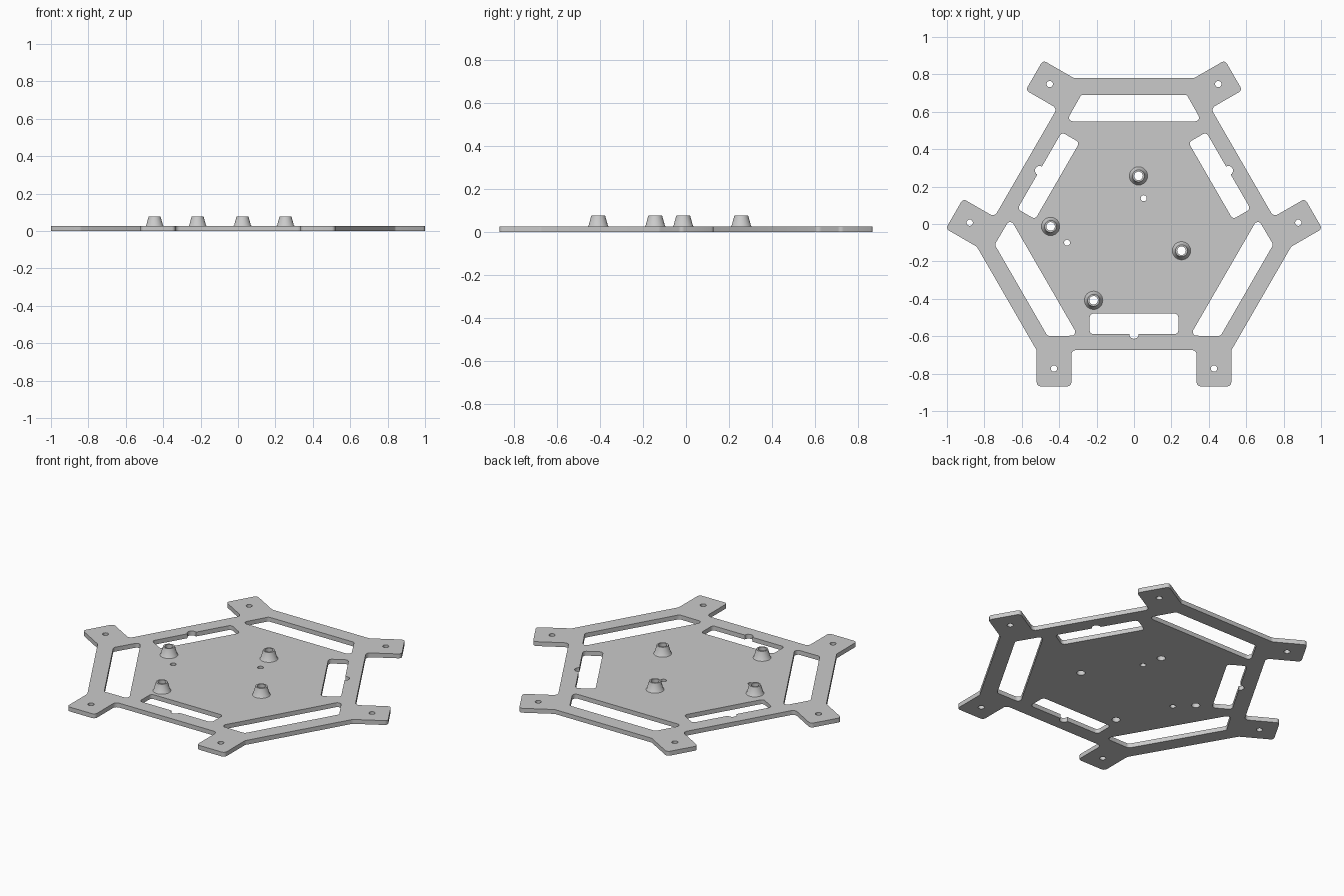
import bpy, bmesh
from math import cos, sin, pi, radians
from mathutils import Vector, Matrix

if "Cube" in bpy.data.objects:
    bpy.data.objects.remove(bpy.data.objects["Cube"])

THICK = 0.026
BOSS_TOP = 0.077
BORE = 0.023
CENTRE = Vector((0, -0.006))
BOSSES = [(0.024, 0.257), (-0.446, -0.013), (0.254, -0.143), (-0.216, -0.408)]
GREY = (0.59, 0.59, 0.59, 1)

grey = bpy.data.materials.new("plain grey")
grey.use_nodes = True
grey.diffuse_color = GREY
grey.node_tree.nodes["Principled BSDF"].inputs["Base Color"].default_value = GREY


def rounded(corners, steps=5):
    """Polygon of (x, y, radius) corners with each corner filleted."""
    out = []
    for i, (x, y, r) in enumerate(corners):
        p = Vector((x, y))
        if r == 0:
            out.append(p)
            continue
        a = (Vector(corners[i - 1][:2]) - p).normalized()
        b = (Vector(corners[(i + 1) % len(corners)][:2]) - p).normalized()
        half = a.angle(b) / 2
        mid = p + (a + b).normalized() * (r / sin(half))
        reach = r * cos(half) / sin(half)
        start = p + a * reach - mid
        end = p + b * reach - mid
        for k in range(steps + 1):
            t = k / steps
            arm = start * sin((1 - t) * (pi - 2 * half)) + end * sin(t * (pi - 2 * half))
            out.append(mid + arm.normalized() * r)
    return out


def circle(x, y, r, n=24):
    return [Vector((x + r * cos(2 * pi * k / n), y + r * sin(2 * pi * k / n))) for k in range(n)]


def thirds(points):
    """Three copies of a loop, turned about the plate centre."""
    return [[Matrix.Rotation(radians(120 * k), 2) @ p + CENTRE for p in points] for k in range(3)]


def finish(obj):
    obj.data.materials.clear()
    obj.data.materials.append(grey)
    bpy.ops.object.select_all(action="DESELECT")
    obj.select_set(True)
    bpy.context.view_layer.objects.active = obj
    bpy.ops.object.shade_smooth_by_angle(angle=radians(35))


# Outline: one side with its two arms, repeated three times
side = [(-0.52, -0.67, 0.03), (-0.52, -0.862, 0.02), (-0.335, -0.862, 0.02), (-0.335, -0.668, 0.025)]
side += [(-x, y, r) for x, y, r in reversed(side)]
corners = []
for k in range(3):
    turn = Matrix.Rotation(radians(120 * k), 2)
    corners += [(*(turn @ Vector((x, y)) + CENTRE), r) for x, y, r in side]
loops = [rounded(corners)]

# Long slots and short notched slots
loops += thirds(rounded([(-0.362, 0.555, 0.02), (0.362, 0.555, 0.02),
                         (0.282, 0.697, 0.02), (-0.282, 0.697, 0.02)]))
notch = [(0.025 * cos(a), -0.583 + 0.025 * sin(a), 0) for a in (pi + pi * k / 8 for k in range(9))]
loops += thirds(rounded([(-0.237, -0.583, 0.02)] + notch + [(0.237, -0.583, 0.02),
                        (0.237, -0.473, 0.02), (-0.237, -0.473, 0.02)]))

# Screw holes in the arms, pilot holes and boss bores
for s in (-1, 1):
    loops += thirds(circle(s * 0.428, -0.767, 0.017))
loops += [circle(0.052, 0.138, 0.016), circle(-0.358, -0.1, 0.016)]
loops += [circle(x, y, BORE) for x, y in BOSSES]

# Plate: filled curve, extruded
curve = bpy.data.curves.new("plate_profile", "CURVE")
curve.dimensions = "2D"
curve.fill_mode = "BOTH"
curve.extrude = THICK / 2
for loop in loops:
    spline = curve.splines.new("POLY")
    spline.points.add(len(loop) - 1)
    for point, p in zip(spline.points, loop):
        point.co = (p.x, p.y, 0, 1)
    spline.use_cyclic_u = True
helper = bpy.data.objects.new("plate_helper", curve)
bpy.context.collection.objects.link(helper)
bpy.context.view_layer.update()
mesh = bpy.data.meshes.new_from_object(helper.evaluated_get(bpy.context.evaluated_depsgraph_get()))
bpy.data.objects.remove(helper)
bm = bmesh.new()
bm.from_mesh(mesh)
bmesh.ops.translate(bm, verts=bm.verts, vec=(0, 0, THICK / 2))
bmesh.ops.remove_doubles(bm, verts=bm.verts, dist=0.0001)
bmesh.ops.recalc_face_normals(bm, faces=bm.faces)
bm.to_mesh(mesh)
bm.free()
plate = bpy.data.objects.new("base_plate", mesh)
bpy.context.collection.objects.link(plate)
finish(plate)

# Bosses: hollow tapered standoffs
PROFILE = [(0.049, THICK), (0.045, THICK + 0.004), (0.032, BOSS_TOP), (BORE, BOSS_TOP), (BORE, THICK)]
for i, (x, y) in enumerate(BOSSES):
    bm = bmesh.new()
    rings = [[bm.verts.new((p.x, p.y, z)) for p in circle(x, y, r)] for r, z in PROFILE]
    for low, high in zip(rings, rings[1:]):
        for k in range(len(low)):
            n = (k + 1) % len(low)
            bm.faces.new((low[k], low[n], high[n], high[k]))
    mesh = bpy.data.meshes.new(f"standoff_{i + 1}")
    bm.to_mesh(mesh)
    bm.free()
    boss = bpy.data.objects.new(f"standoff_{i + 1}", mesh)
    bpy.context.collection.objects.link(boss)
    finish(boss)
